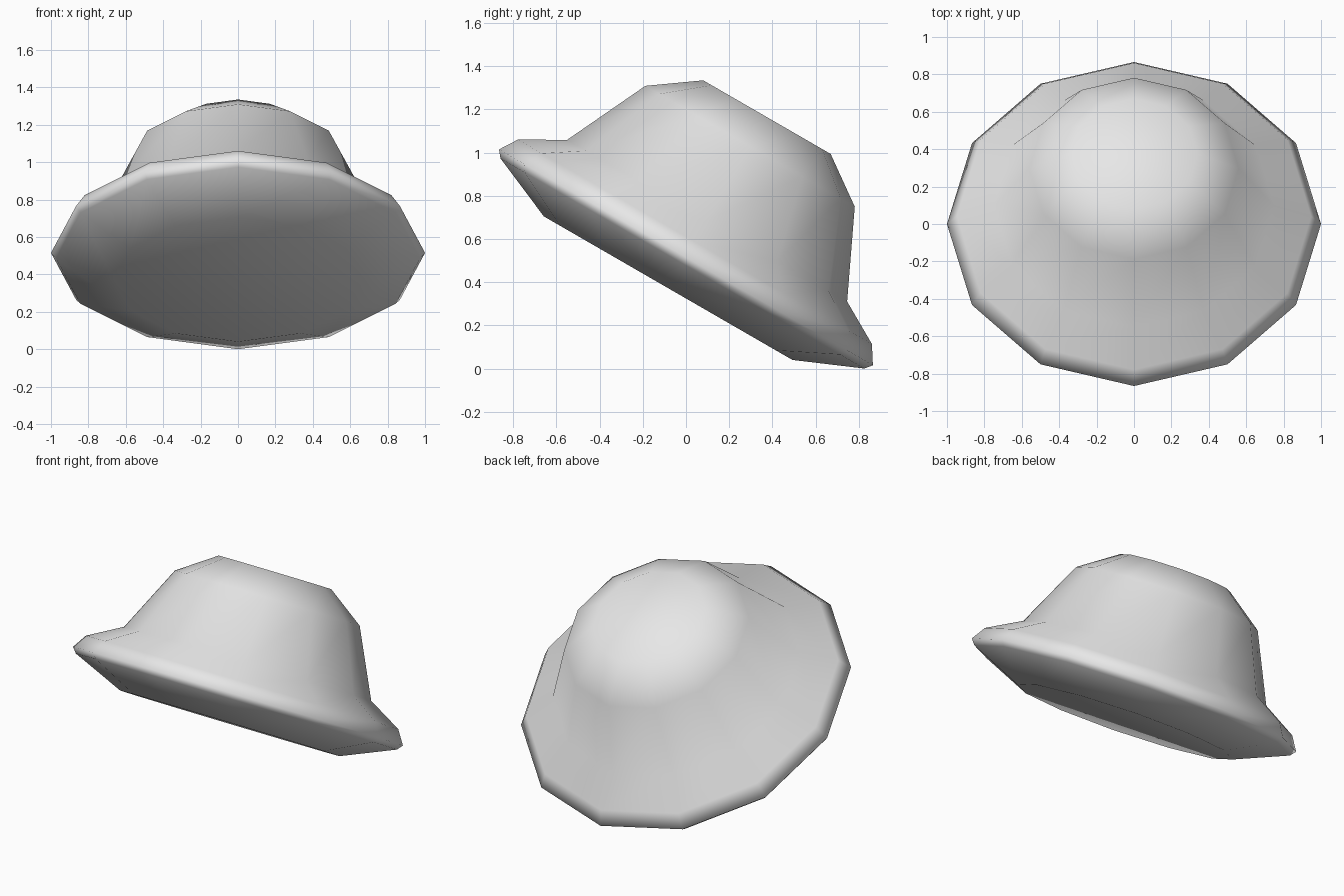
import bpy, bmesh, math
from mathutils import Matrix, Vector

SIDES = 12
# Radius and height along the axis, from the flat underside up to the crown
PROFILE = [(0.665, 0.285), (0.973, 0.417), (1.0, 0.45), (0.947, 0.533),
           (0.749, 0.646), (0.56, 1.044), (0.341, 1.2)]
TILT = math.radians(-30)

cube = bpy.data.objects.get("Cube")
if cube:
    bpy.data.objects.remove(cube, do_unlink=True)


def flat_material(name, colour):
    mat = bpy.data.materials.new(name)
    mat.use_nodes = True
    mat.diffuse_color = colour
    mat.node_tree.nodes["Principled BSDF"].inputs["Base Color"].default_value = colour
    return mat


def lathe(bm, profile):
    """Stack rings of vertices, bridge them and close both ends."""
    rings = []
    for radius, height in profile:
        angles = [math.tau * i / SIDES for i in range(SIDES)]
        rings.append([bm.verts.new((radius * math.cos(a), radius * math.sin(a), height))
                      for a in angles])
    for low, high in zip(rings, rings[1:]):
        for i in range(SIDES):
            j = (i + 1) % SIDES
            bm.faces.new((low[i], low[j], high[j], high[i]))
    bm.faces.new(rings[0][::-1])
    bm.faces.new(rings[-1])


# Hat: brim, crown and underside in one turned shape, leaning backwards
bm = bmesh.new()
lathe(bm, PROFILE)
tilt = Matrix.Rotation(TILT, 4, 'X')
bm.transform(tilt @ Matrix.Translation(Vector((0, -0.26, 0))))
lowest = min(v.co.z for v in bm.verts)
bm.transform(Matrix.Translation(Vector((0, 0, -lowest))))
for face in bm.faces:
    face.smooth = True
mesh = bpy.data.meshes.new("tilted_hat")
bm.to_mesh(mesh)
bm.free()
mesh.materials.append(flat_material("light grey", (0.8, 0.8, 0.8, 1)))
hat = bpy.data.objects.new("tilted_hat", mesh)
bpy.context.collection.objects.link(hat)
